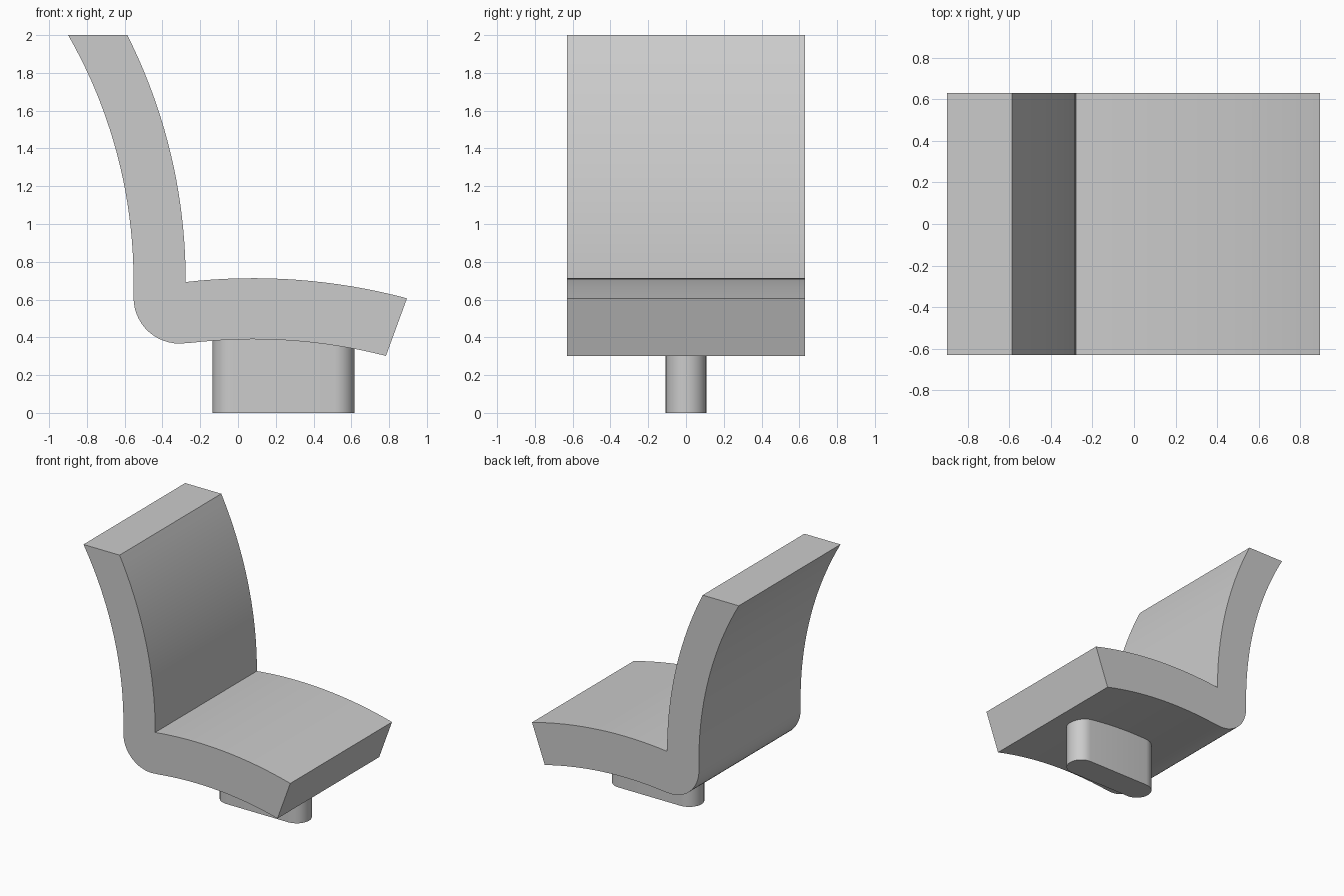
import bpy
import bmesh
from math import cos, sin, pi, asin, atan2, radians

cube = bpy.data.objects.get("Cube")
if cube:
    bpy.data.objects.remove(cube, do_unlink=True)

grey = bpy.data.materials.new("light grey")
grey.use_nodes = True
colour = (0.6, 0.6, 0.6, 1)
grey.diffuse_color = colour
grey.node_tree.nodes["Principled BSDF"].inputs["Base Color"].default_value = colour


def arc(cx, cy, r, start, end, steps):
    """Points on a circle from one angle to another."""
    angles = [start + (end - start) * i / steps for i in range(steps + 1)]
    return [(cx + r * cos(a), cy + r * sin(a)) for a in angles]


def extrude(name, outline, to_3d, offset):
    """Solid made by sweeping a closed outline along a straight offset."""
    bm = bmesh.new()
    face = bm.faces.new([bm.verts.new(to_3d(u, v)) for u, v in outline])
    swept = bmesh.ops.extrude_face_region(bm, geom=[face])["geom"]
    verts = [g for g in swept if isinstance(g, bmesh.types.BMVert)]
    bmesh.ops.translate(bm, vec=offset, verts=verts)
    bmesh.ops.recalc_face_normals(bm, faces=bm.faces)
    mesh = bpy.data.meshes.new(name)
    bm.to_mesh(mesh)
    bm.free()
    mesh.materials.append(grey)
    obj = bpy.data.objects.new(name, mesh)
    bpy.context.collection.objects.link(obj)
    bpy.ops.object.select_all(action='DESELECT')
    obj.select_set(True)
    bpy.context.view_layer.objects.active = obj
    bpy.ops.object.shade_smooth_by_angle(angle=radians(30))
    return obj


# Seat and backrest: one side profile swept across the width
half_width = 0.63
back_x, back_z, inner_r, outer_r = -3.167, 0.7, 2.89, 2.614
seat_x, seat_z, top_r, under_r = 0.08, -2.457, 3.17, 2.847
rise = 2 - back_z

profile = arc(back_x, back_z, outer_r, asin(rise / outer_r), 0, 20)
profile += arc(-0.31, 0.61, 0.243, pi, 1.54 * pi, 14)
profile += arc(seat_x, seat_z, under_r,
               atan2(0.365 - seat_z, -0.25 - seat_x),
               atan2(0.305 - seat_z, 0.784 - seat_x), 16)
profile += arc(seat_x, seat_z, top_r,
               atan2(0.608 - seat_z, 0.895 - seat_x),
               atan2(0.693 - seat_z, -0.277 - seat_x), 16)
profile += arc(back_x, back_z, inner_r, 0, asin(rise / inner_r), 20)
extrude("seat_shell", profile,
        lambda x, z: (x, -half_width, z), (0, 2 * half_width, 0))

# Pedestal: a rounded slot reaching up into the seat
radius, left, right = 0.108, 0.617, -0.135
slot = arc(left - radius, 0, radius, -pi / 2, pi / 2, 16)
slot += arc(right + radius, 0, radius, pi / 2, 1.5 * pi, 16)
extrude("pedestal", slot, lambda x, y: (x, y, 0), (0, 0, 0.42))
